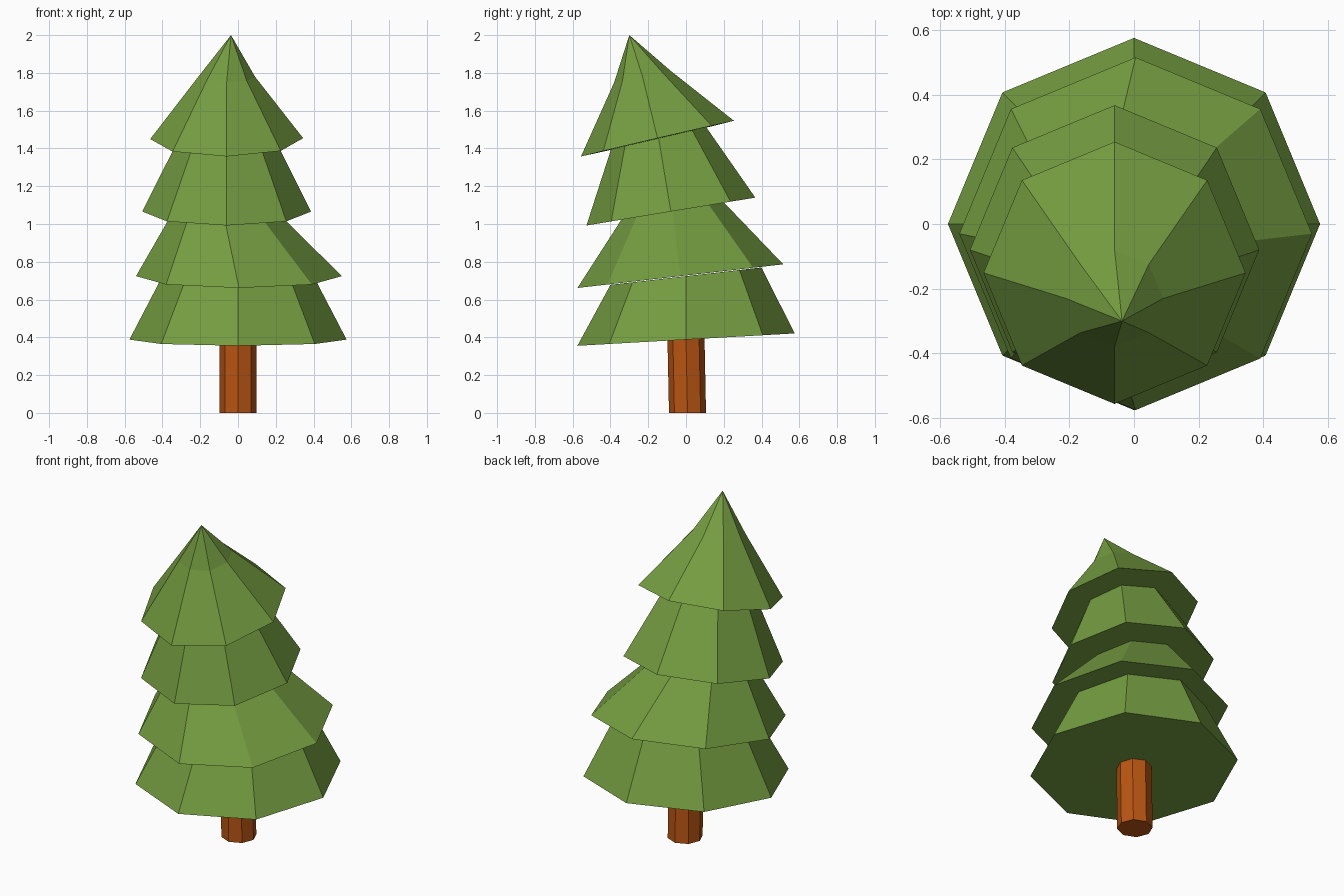
import bpy, bmesh, math

if "Cube" in bpy.data.objects:
    bpy.data.objects.remove(bpy.data.objects["Cube"])

SIDES = 8


def material(name, rgb):
    m = bpy.data.materials.new(name)
    m.diffuse_color = (*rgb, 1)
    m.use_nodes = True
    m.node_tree.nodes["Principled BSDF"].inputs["Base Color"].default_value = m.diffuse_color
    return m


green = material("leaf green", (0.175, 0.335, 0.052))
brown = material("bark brown", (0.49, 0.092, 0.006))


def ring(cx, cy, cz, r, tilt_y=0.0, tilt_x=0.0):
    """Octagon whose height leans with its local x and y."""
    pts = []
    for i in range(SIDES):
        a = i * math.tau / SIDES
        dx, dy = r * math.cos(a), r * math.sin(a)
        pts.append((cx + dx, cy + dy, cz + dy * tilt_y + dx * tilt_x))
    return pts


def loft(name, rings, mat, tip=None):
    """Closed flat-faced solid through the rings, ending in a cap or a tip."""
    bm = bmesh.new()
    loops = [[bm.verts.new(p) for p in r] for r in rings]
    bm.faces.new(loops[0][::-1])
    for lo, hi in zip(loops, loops[1:]):
        for i in range(SIDES):
            j = (i + 1) % SIDES
            bm.faces.new((lo[i], lo[j], hi[j], hi[i]))
    if tip:
        t = bm.verts.new(tip)
        for i in range(SIDES):
            bm.faces.new((loops[-1][i], loops[-1][(i + 1) % SIDES], t))
    else:
        bm.faces.new(loops[-1])
    bmesh.ops.recalc_face_normals(bm, faces=bm.faces)
    me = bpy.data.meshes.new(name)
    bm.to_mesh(me)
    bm.free()
    me.materials.append(mat)
    ob = bpy.data.objects.new(name, me)
    bpy.context.collection.objects.link(ob)
    return ob


# Trunk, leaning slightly forward
loft("trunk", [ring(0, 0.008, 0, 0.098), ring(0, 0, 0.39, 0.098, 0.057)], brown)

# Branch tiers: each top ring lies in the tilted underside of the next tier
loft("bottom_tier", [ring(0, 0, 0.388, 0.575, 0.057),
                     ring(0, 0, 0.724, 0.4, 0.115)], green)
loft("lower_middle_tier", [ring(0.005, -0.03, 0.724, 0.545, 0.115),
                           ring(-0.07, -0.07, 1.068, 0.272, 0.165)], green)
loft("upper_middle_tier", [ring(-0.06, -0.08, 1.066, 0.447, 0.165),
                           ring(-0.06, -0.145, 1.454, 0.252, 0.233)], green)

# Crown, bending forward to its tip
loft("crown", [ring(-0.06, -0.151, 1.452, 0.405, 0.233, 0.006),
               ring(-0.06, -0.23, 1.78, 0.15, 0.2)], green,
     tip=(-0.037, -0.3, 2.0))
